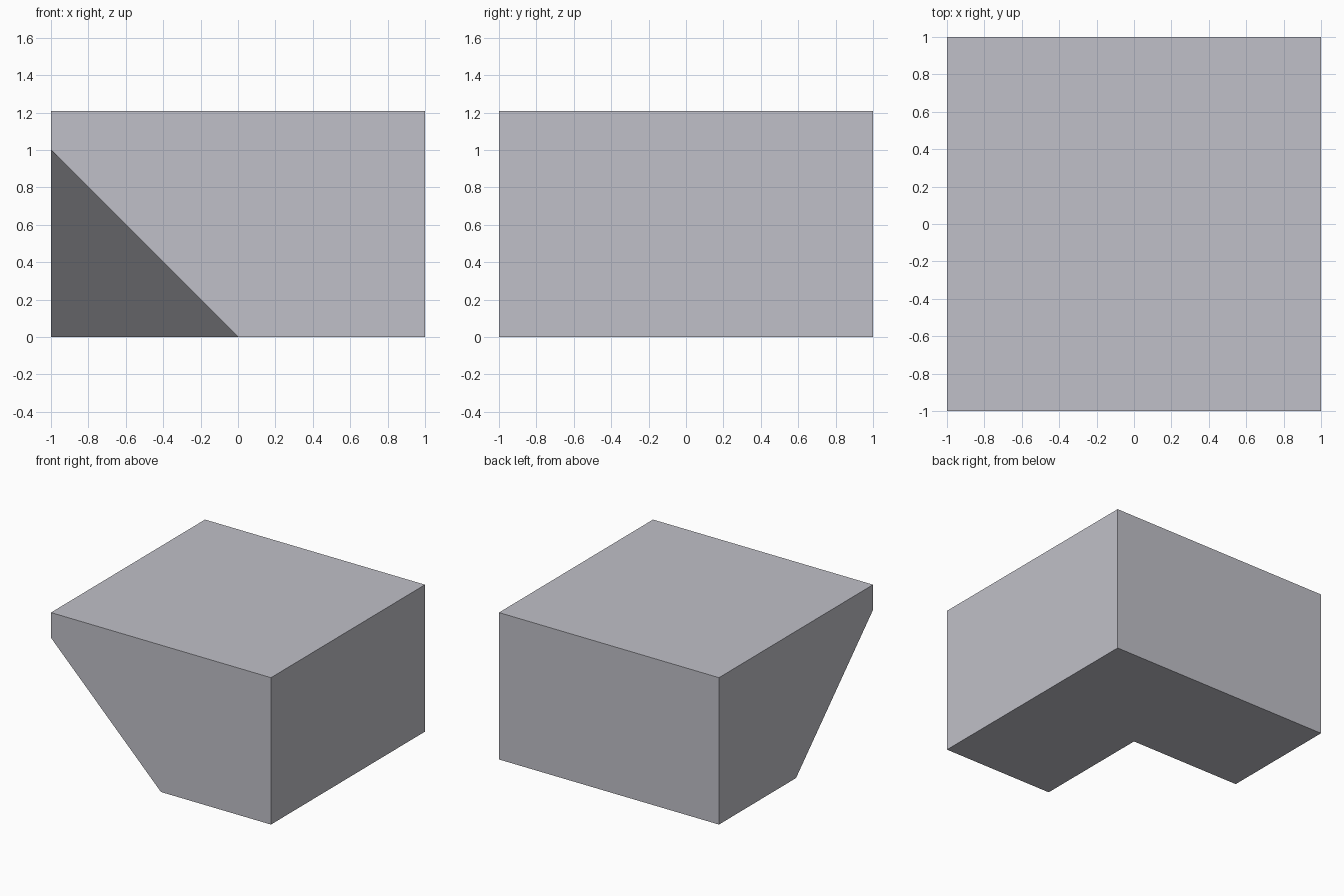
import bpy, bmesh

if "Cube" in bpy.data.objects:
    bpy.data.objects.remove(bpy.data.objects["Cube"])

H = 1.207  # overall height

# Single flat colour
grey = bpy.data.materials.new("light_grey")
grey.diffuse_color = (0.53, 0.53, 0.58, 1.0)
grey.use_nodes = True
grey.node_tree.nodes["Principled BSDF"].inputs["Base Color"].default_value = grey.diffuse_color

# Block whose front-left lower corner is hollowed by two 45 degree slopes
bm = bmesh.new()
top = [bm.verts.new((x, y, H)) for x, y in ((-1, -1), (1, -1), (1, 1), (-1, 1))]
tip = bm.verts.new((-1, -1, 1))
# L-shaped foot, running from the front notch edge round to the left notch edge
foot = [bm.verts.new((x, y, 0)) for x, y in
        ((0, -1), (1, -1), (1, 1), (-1, 1), (-1, 0))]
inner = bm.verts.new((0, 0, 0))

bm.faces.new(top)
bm.faces.new([*reversed(foot), inner][::-1][::-1])               # underside
bm.faces.new((tip, foot[0], foot[1], top[1], top[0]))            # front
bm.faces.new((foot[1], foot[2], top[2], top[1]))                 # right
bm.faces.new((foot[2], foot[3], top[3], top[2]))                 # back
bm.faces.new((foot[3], foot[4], tip, top[0], top[3]))            # left
bm.faces.new((tip, foot[4], inner))                              # slope facing front
bm.faces.new((tip, inner, foot[0]))                              # slope facing left
bmesh.ops.recalc_face_normals(bm, faces=bm.faces)

mesh = bpy.data.meshes.new("corner_block")
bm.to_mesh(mesh)
bm.free()
mesh.materials.append(grey)
block = bpy.data.objects.new("corner_block", mesh)
bpy.context.collection.objects.link(block)
